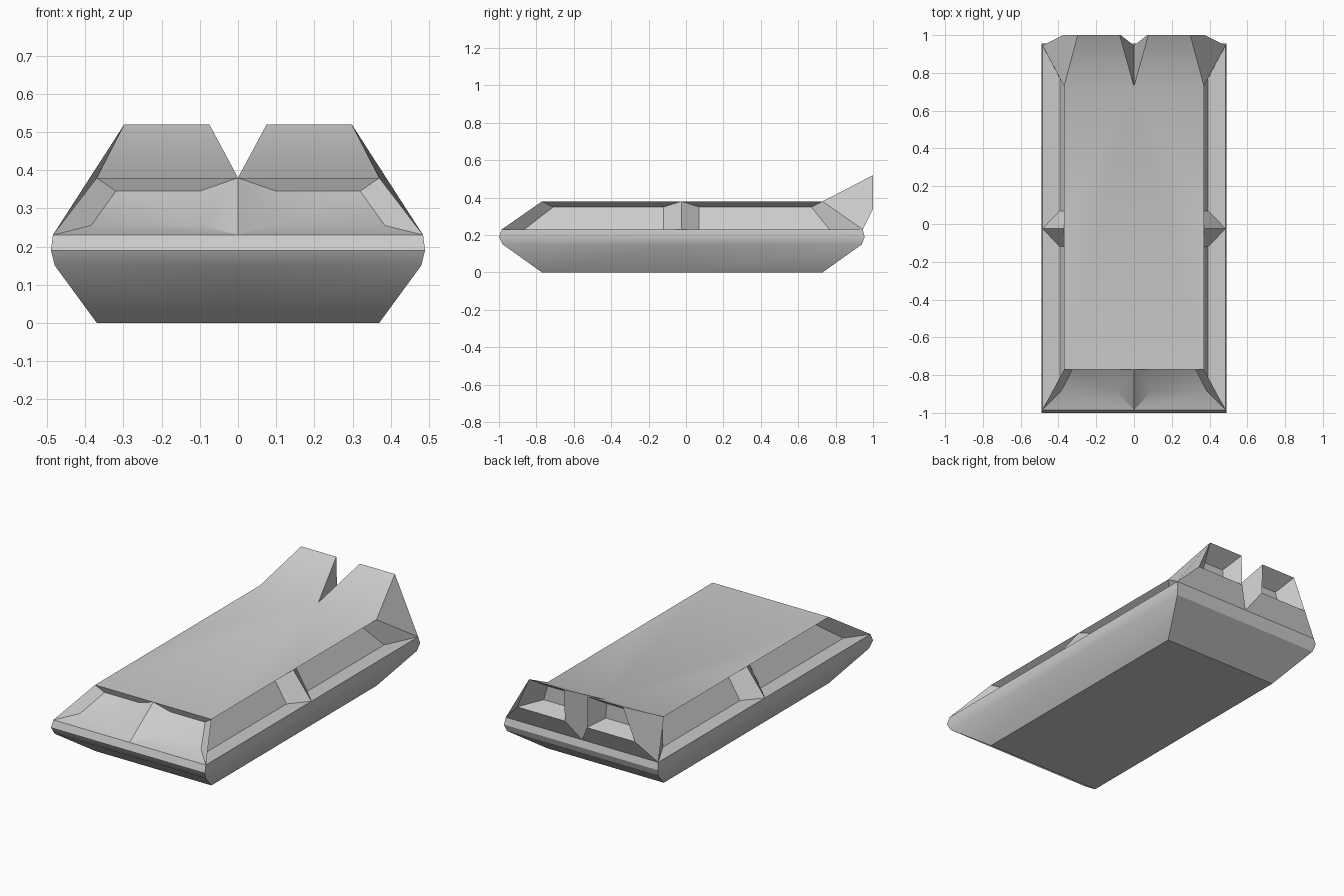
import bpy, bmesh

if "Cube" in bpy.data.objects:
    bpy.data.objects.remove(bpy.data.objects["Cube"])

MID_Y = -0.025          # split line of the side panels

bm = bmesh.new()


def face(pts):
    return bm.faces.new([bm.verts.new(p) for p in pts])


def bridge(a, b, closed=True):
    """Join two equal-length point lists with quads."""
    n = len(a)
    for i in range(n if closed else n - 1):
        j = (i + 1) % n
        face([a[i], a[j], b[j], b[i]])


def recess(outer, *inner):
    """Panel made of successive four-point loops, capped by the last one."""
    loops = [outer, *inner]
    for a, b in zip(loops, loops[1:]):
        bridge(a, b)
    face(loops[-1])


def half_ring(w, front, back, z):
    return [(0, front, z), (w, front, z), (w, MID_Y, z), (w, back, z), (0, back, z)]


# Hull: half cross-section rings from keel to shoulder
rings = [half_ring(*r) for r in (
    (0.37, -0.77, 0.73, 0.0),
    (0.48, -0.98, 0.94, 0.15),
    (0.49, -1.0, 0.955, 0.19),
    (0.485, -0.985, 0.945, 0.23))]
for a, b in zip(rings, rings[1:]):
    bridge(a, b, closed=False)
low = rings[-1]
top = half_ring(0.37, -0.77, 0.73, 0.38)

# Keel and deck
face(rings[0])
face(top)

# Recessed nose panel
recess([low[0], low[1], top[1], top[0]],
       [(0.09, -0.885, 0.255), (0.385, -0.885, 0.255),
        (0.32, -0.756, 0.345), (0.10, -0.756, 0.345)])

# Recessed side panels, front and rear
recess([low[1], low[2], top[2], top[1]],
       [(0.392, -0.87, 0.226), (0.392, -0.12, 0.226),
        (0.315, -0.12, 0.35), (0.315, -0.71, 0.35)])
recess([low[2], low[3], top[3], top[2]],
       [(0.392, 0.07, 0.226), (0.392, 0.77, 0.226),
        (0.315, 0.67, 0.35), (0.315, 0.07, 0.35)])

# Tail pod: swept-up fin with a hollow rear opening
recess([low[4], low[3], top[3], top[4]],
       [(0.07, 1.0, 0.34), (0.375, 1.0, 0.34),
        (0.298, 1.0, 0.52), (0.075, 1.0, 0.52)],
       [(0.12, 0.9, 0.37), (0.275, 0.9, 0.37),
        (0.25, 0.9, 0.455), (0.125, 0.9, 0.455)])

bmesh.ops.remove_doubles(bm, verts=bm.verts, dist=0.0005)
bmesh.ops.recalc_face_normals(bm, faces=bm.faces)

mesh = bpy.data.meshes.new("hull")
bm.to_mesh(mesh)
bm.free()
hull = bpy.data.objects.new("hull", mesh)
bpy.context.collection.objects.link(hull)

# Mirror to the other side, keep panel edges crisp
mirror = hull.modifiers.new("mirror", "MIRROR")
mirror.use_axis[0] = True
bpy.context.view_layer.objects.active = hull
hull.select_set(True)
bpy.ops.object.modifier_apply(modifier="mirror")
bpy.ops.object.shade_smooth_by_angle(angle=0.52)
